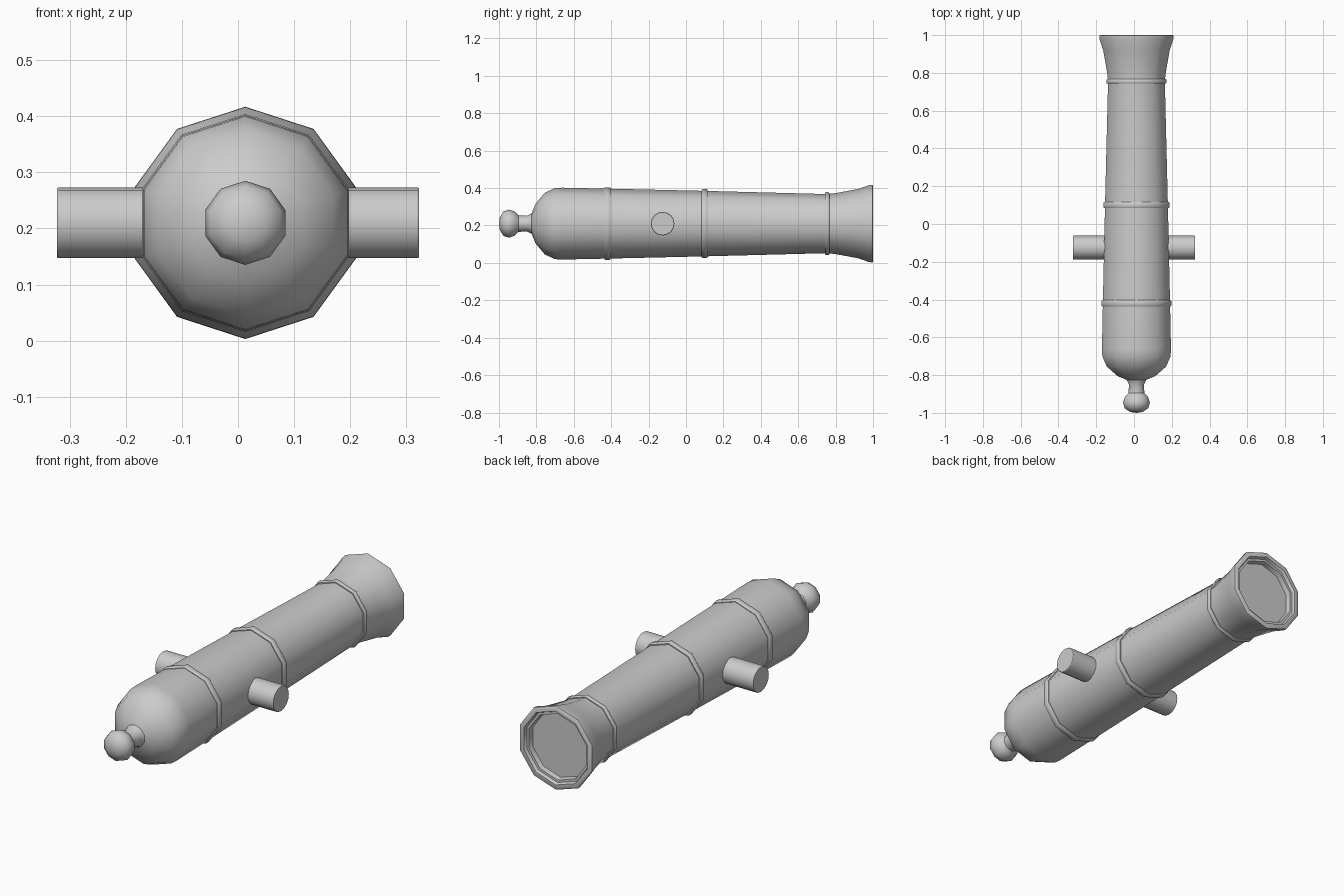
import bpy, bmesh
from math import sin, cos, pi, radians

if "Cube" in bpy.data.objects:
    bpy.data.objects.remove(bpy.data.objects["Cube"])

CX, CZ = 0.013, 0.21   # bore axis


def lathe(name, profile, sides=10, center=(CX, 0, CZ), axis='Y', closed=False, angle=40):
    """Revolve (position along axis, radius) points; radius 0 makes a pole."""
    bm = bmesh.new()
    rings = []
    for t, r in profile:
        ring = []
        for i in range(1 if r == 0 else sides):
            a = pi / 2 + 2 * pi * i / sides
            u, w = r * cos(a), r * sin(a)
            p = (u, t, w) if axis == 'Y' else (t, u, w)
            ring.append(bm.verts.new([p[k] + center[k] for k in range(3)]))
        rings.append(ring)
    pairs = list(zip(rings, rings[1:]))
    if closed:
        pairs.append((rings[-1], rings[0]))
    for a, b in pairs:
        for i in range(sides):
            j = (i + 1) % sides
            quad = [a[i % len(a)], a[j % len(a)], b[j % len(b)], b[i % len(b)]]
            bm.faces.new(list(dict.fromkeys(quad)))
    bmesh.ops.recalc_face_normals(bm, faces=bm.faces)
    me = bpy.data.meshes.new(name)
    bm.to_mesh(me)
    bm.free()
    ob = bpy.data.objects.new(name, me)
    bpy.context.collection.objects.link(ob)
    bpy.ops.object.select_all(action='DESELECT')
    ob.select_set(True)
    bpy.context.view_layer.objects.active = ob
    bpy.ops.object.shade_smooth_by_angle(angle=radians(angle))
    return ob


# Barrel: knob, neck, rounded breech, tapering tube, flared muzzle, shallow bore
lathe("barrel", [
    (-1.0, 0), (-0.995, 0.035), (-0.975, 0.066), (-0.945, 0.075), (-0.915, 0.064),
    (-0.895, 0.044), (-0.85, 0.042), (-0.825, 0.055), (-0.805, 0.105),
    (-0.755, 0.165), (-0.70, 0.190), (-0.66, 0.192), (-0.42, 0.187),
    (0.10, 0.175), (0.755, 0.158), (0.80, 0.163), (0.92, 0.185),
    (0.98, 0.206), (0.997, 0.207), (1.0, 0.203), (1.0, 0.182),
    (0.985, 0.176), (0.985, 0.164), (0.96, 0.160), (0.96, 0)])

# Raised reinforcing bands
for name, y, r, w in (("breech_band", -0.42, 0.194, 0.017),
                      ("middle_band", 0.10, 0.184, 0.016),
                      ("muzzle_band", 0.755, 0.168, 0.012)):
    lathe(name, [(y - w, r - 0.03), (y - w, r - 0.004), (y - w + 0.005, r),
                 (y + w - 0.005, r), (y + w, r - 0.004), (y + w, r - 0.03)],
          closed=True)

# Trunnion pin running through the barrel
L, R = 0.323, 0.063
lathe("trunnions", [(-L, 0), (-L, R - 0.002), (-L + 0.003, R),
                    (L - 0.003, R), (L, R - 0.002), (L, 0)],
      sides=16, center=(0, -0.125, CZ), axis='X', angle=30)
